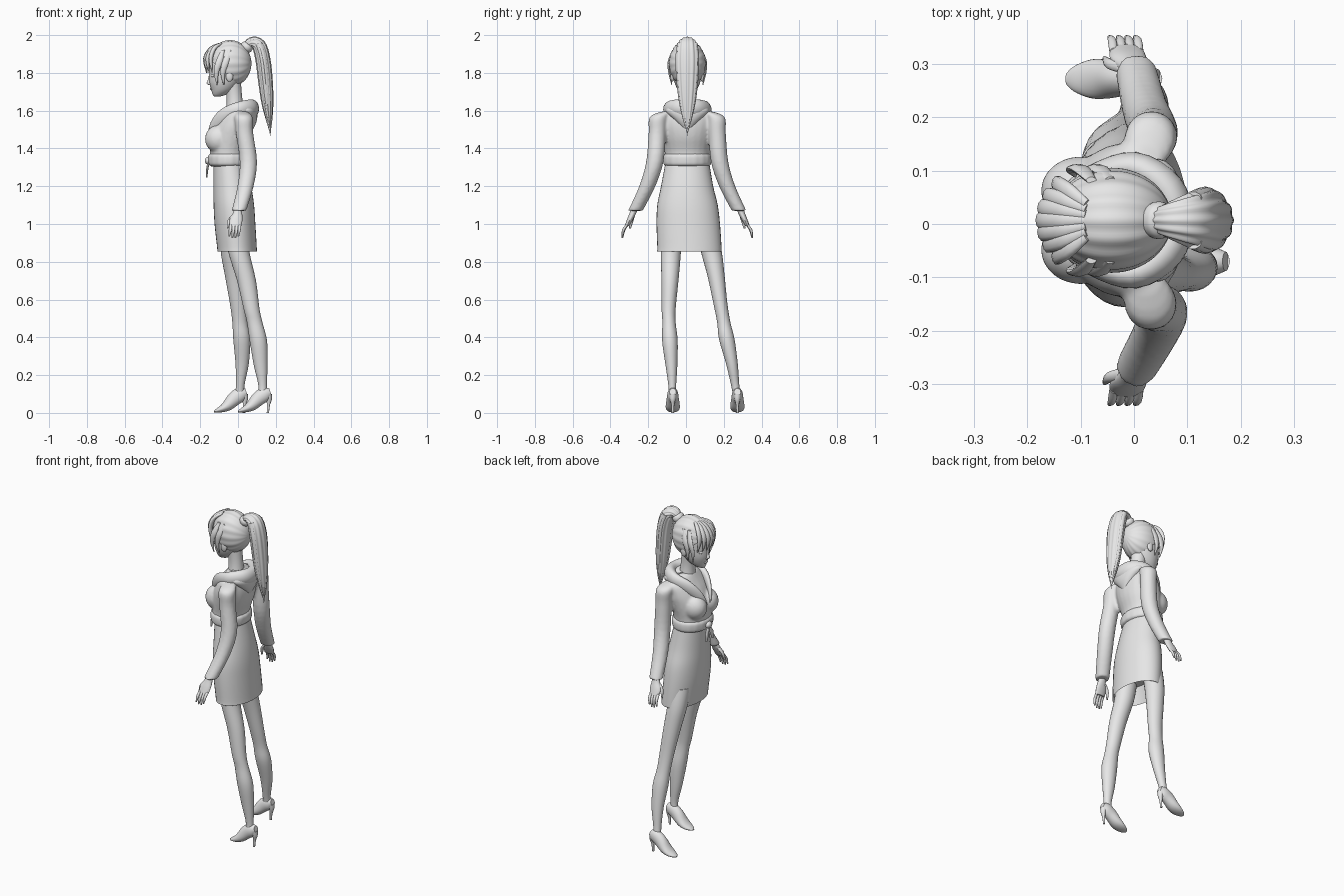
import bpy, bmesh, math
from mathutils import Vector, Matrix

default_cube = bpy.data.objects.get("Cube")
if default_cube:
    bpy.data.objects.remove(default_cube, do_unlink=True)

grey = bpy.data.materials.new("plain_grey")
grey.use_nodes = True
tone = (0.8, 0.8, 0.8, 1)
grey.diffuse_color = tone
grey.node_tree.nodes["Principled BSDF"].inputs["Base Color"].default_value = tone

MID = 0.007   # centre line of head and body


def finish(name, bm):
    """Turn a bmesh into a smooth shaded object."""
    bmesh.ops.recalc_face_normals(bm, faces=bm.faces[:])
    mesh = bpy.data.meshes.new(name)
    bm.to_mesh(mesh)
    bm.free()
    mesh.materials.append(grey)
    obj = bpy.data.objects.new(name, mesh)
    bpy.context.collection.objects.link(obj)
    bpy.ops.object.select_all(action='DESELECT')
    obj.select_set(True)
    bpy.context.view_layer.objects.active = obj
    bpy.ops.object.shade_smooth_by_angle(angle=math.radians(50))
    return obj


def spline(rows, steps):
    """Smoothly interpolate rows of numbers."""
    result = []
    last = len(rows) - 1
    for i in range(last):
        a, b = rows[max(i - 1, 0)], rows[i]
        c, d = rows[i + 1], rows[min(i + 2, last)]
        for k in range(steps):
            t = k / steps
            result.append([q + t / 2 * (r - p + t * (2 * p - 5 * q + 4 * r - s + t * (3 * (q - r) + s - p)))
                           for p, q, r, s in zip(a, b, c, d)])
    result.append(list(rows[last]))
    return result


def loft(name, rows, level=True, sides=24, steps=4, folds=0, ripple=0.0, side_axis=(0, 1, 0)):
    """Skin elliptical rings (x, y, z, radius, side radius); level rings stay horizontal."""
    bm = bmesh.new()
    path = spline(rows, steps)
    spots = [Vector(row[:3]) for row in path]
    rings = []
    for i, row in enumerate(path):
        along = (spots[min(i + 1, len(spots) - 1)] - spots[max(i - 1, 0)]).normalized()
        if level:
            u, v = Vector((1, 0, 0)), Vector((0, 1, 0))
        else:
            v = Vector(side_axis)
            v = (v - along * v.dot(along)).normalized()
            u = v.cross(along)
        ring = []
        for k in range(sides):
            angle = math.tau * k / sides
            swell = 1 + ripple * math.cos(folds * angle)
            offset = u * math.cos(angle) * max(row[3], 0.001) + v * math.sin(angle) * max(row[4], 0.001)
            ring.append(bm.verts.new(spots[i] + offset * swell))
        rings.append(ring)
    for low, high in zip(rings, rings[1:]):
        for k in range(sides):
            n = (k + 1) % sides
            bm.faces.new((low[k], low[n], high[n], high[k]))
    bm.faces.new(rings[0][::-1])
    bm.faces.new(rings[-1])
    return finish(name, bm)


def ball(name, centre, size):
    """Ellipsoid."""
    bm = bmesh.new()
    place = Matrix.Translation(centre) @ Matrix.Diagonal((*size, 1))
    bmesh.ops.create_uvsphere(bm, u_segments=24, v_segments=16, radius=1, matrix=place)
    return finish(name, bm)


# Jacket: body, bust and sleeves fused into one soft garment
garment = [loft("jacket", [
    (-.05, MID, 1.32, .1, .12), (-.05, MID, 1.38, .1, .12), (-.035, MID, 1.46, .11, .135),
    (-.018, MID, 1.53, .1, .145), (-.005, MID, 1.59, .075, .135), (-.005, MID, 1.63, .05, .07)])]
for side, word, shift in ((-1, "left", 0), (1, "right", .013)):
    garment.append(ball(word + "_bust", (-.1, MID + side * .055, 1.45), (.075, .065, .075)))
    bend = .055 if side < 0 else .035
    garment.append(loft(word + "_sleeve", [
        (x, side * y + shift, z, r, r) for x, y, z, r in (
            (.02, .1, 1.595, .03), (.03, .145, 1.565, .048), (.035, .152, 1.48, .046),
            (bend, .165, 1.33, .046), (bend - .015, .205, 1.2, .043), (.005, .268, 1.07, .039))]))
bpy.ops.object.select_all(action='DESELECT')
for obj in garment:
    obj.select_set(True)
jacket = garment[0]
bpy.context.view_layer.objects.active = jacket
bpy.ops.object.join()
fuse = jacket.modifiers.new("fuse", 'REMESH')
fuse.mode = 'VOXEL'
fuse.voxel_size = 0.008
fuse.use_smooth_shade = True
soften = jacket.modifiers.new("soften", 'SMOOTH')
soften.iterations = 4

# Gathered waistband with a knot and two tails at the front
loft("jacket_waistband", [
    (-.05, MID, 1.305, .09, .11), (-.05, MID, 1.315, .104, .124), (-.05, MID, 1.335, .108, .128),
    (-.05, MID, 1.36, .107, .126), (-.05, MID, 1.375, .095, .115)], sides=72, folds=18, ripple=.006)
ball("waist_knot", (-.158, MID, 1.335), (.018, .025, .02))
for side, word in ((-1, "left"), (1, "right")):
    loft(word + "_knot_tail", [
        (-.155, MID, 1.33, .006, .01), (-.163, MID + side * .02, 1.29, .006, .016),
        (-.165, MID + side * .03, 1.245, .003, .008)], sides=12)

# Folded hood running round the neck into the lapels
half = [(-.155, .02, 1.46, .006, .01), (-.13, .05, 1.52, .012, .025), (-.075, .085, 1.575, .02, .036),
        (0, .1, 1.605, .028, .04), (.06, .06, 1.615, .033, .044)]
hood = [(x, MID - y, z, a, b) for x, y, z, a, b in half]
hood.append((.078, MID, 1.61, .033, .048))
hood += [(x, MID + y, z, a, b) for x, y, z, a, b in half[::-1]]
loft("hood_collar", hood, level=False, side_axis=(0, 0, 1))
loft("hood_drape", [
    (.075, MID, 1.5, .005, .012), (.065, MID, 1.55, .035, .065), (.045, MID, 1.6, .055, .115),
    (.03, MID, 1.635, .05, .09)])

# Pencil skirt with an open hem
loft("skirt", [
    (-.005, .018, .95, .07, .13), (-.004, .018, .87, .098, .162), (-.004, .018, .855, .104, .17),
    (-.006, .018, .88, .105, .17), (-.016, .012, 1, .108, .168), (-.022, .008, 1.1, .107, .16),
    (-.03, .006, 1.2, .1, .138), (-.045, MID, 1.33, .085, .115)], sides=36)

# Legs: the left one stands straight, the right one steps out
loft("left_leg", [
    (-.01, -.075, .97, .06, .055), (.005, -.08, .85, .056, .053), (.045, -.085, .7, .05, .045),
    (.072, -.092, .55, .042, .037), (.088, -.09, .48, .041, .035), (.108, -.085, .38, .046, .041),
    (.12, -.077, .25, .036, .031), (.13, -.073, .15, .023, .021), (.13, -.072, .09, .024, .02)])
loft("right_leg", [
    (-.04, .11, .97, .06, .055), (-.035, .135, .85, .056, .055), (-.018, .16, .72, .05, .045),
    (.0, .182, .58, .043, .037), (.01, .2, .48, .04, .035), (.02, .216, .39, .045, .041),
    (.022, .243, .26, .035, .031), (.012, .26, .15, .023, .022), (.008, .27, .09, .024, .02)])

# High heeled shoes
for word, toe, y in (("left", 0, -.07), ("right", -.127, .272)):
    loft(word + "_shoe", [
        (toe + x, y, z, h, w) for x, z, h, w in (
            (0, .007, .004, .01), (.015, .012, .01, .024), (.045, .023, .02, .036),
            (.075, .042, .03, .037), (.11, .077, .038, .032), (.145, .1, .037, .028), (.172, .11, .02, .018))],
        level=False)
    loft(word + "_heel", [
        (toe + x, y, z, r, r) for x, z, r in (
            (.158, .1, .022), (.164, .07, .015), (.161, .04, .008), (.158, 0, .006))], sides=12)

# Hands with four fingers and a thumb
for word, side, shift in (("left", -1, 0), ("right", 1, .013)):
    def hand_part(name, rows, sides=12):
        loft(word + name, [(x, side * y + shift, z, a, b) for x, y, z, a, b in rows], sides=sides)
    hand_part("_palm", [(.002, .265, 1.1, .022, .02), (-.002, .28, 1.06, .024, .018),
                        (-.01, .296, 1.025, .034, .016), (-.014, .312, .99, .032, .012)], 16)
    for finger in range(4):
        x = -.038 + finger * .016
        reach = .01 if finger in (1, 2) else 0
        hand_part("_finger_%d" % (finger + 1), [
            (x, .308, 1, .008, .009), (x - .003, .33, .97 - reach / 2, .008, .008),
            (x - .008, .337, .935 - reach, .004, .004)])
    hand_part("_thumb", [(-.02, .28, 1.05, .01, .011), (-.045, .287, 1.02, .01, .01),
                         (-.055, .297, .975, .004, .005)])

# Neck, face and ears
loft("neck", [(-.01, MID, 1.56, .06, .07), (-.015, MID, 1.61, .046, .048), (-.02, MID, 1.68, .041, .04),
              (-.03, MID, 1.76, .045, .045)])
loft("face", [
    (-.11, MID, 1.675, .015, .012), (-.098, MID, 1.685, .036, .028), (-.083, MID, 1.71, .058, .05),
    (-.072, MID, 1.75, .08, .068), (-.06, MID, 1.8, .092, .078), (-.05, MID, 1.86, .1, .082),
    (-.045, MID, 1.92, .075, .065)])
loft("nose", [(-.142, MID, 1.735, .012, .01), (-.153, MID, 1.745, .013, .011), (-.15, MID, 1.765, .009, .008),
              (-.147, MID, 1.8, .004, .006)], sides=12)
ball("lips", (-.141, MID, 1.715), (.007, .017, .007))
for side, word in ((-1, "left"), (1, "right")):
    ball(word + "_eye", (-.13, MID + side * .034, 1.785), (.013, .018, .01))
    ball(word + "_ear", (-.045, MID + side * .079, 1.785), (.02, .011, .032))

# Swept back hair: a ridged cap trimmed from hairline to nape
bm = bmesh.new()
place = Matrix.Translation((-.042, MID, 1.85)) @ Matrix.Rotation(math.pi / 2, 4, 'Y')
bmesh.ops.create_uvsphere(bm, u_segments=96, v_segments=32, radius=1, matrix=place)
middle = Vector((-.042, MID, 1.85))
for v in bm.verts:
    ray = v.co - middle
    ridge = 1 + .015 * math.cos(16 * math.atan2(ray.y, ray.z))
    v.co = middle + Vector((ray.x * .113, ray.y * .097 * ridge, ray.z * .122 * ridge))
cut = bmesh.ops.bisect_plane(bm, geom=bm.verts[:] + bm.edges[:] + bm.faces[:], dist=1e-5,
                             plane_co=(-.15, 0, 1.87), plane_no=(-.65, 0, -.76), clear_outer=True)
rim = [e for e in cut["geom_cut"] if isinstance(e, bmesh.types.BMEdge)]
bmesh.ops.contextual_create(bm, geom=rim)
finish("hair_cap", bm)

# Fringe tufts and side locks
for i in range(7):
    s = (i - 3) / 3
    y = MID + s * .055
    out = .015 * s * s
    loft("fringe_%d" % (i + 1), [
        (-.09, MID + s * .03, 1.955, .006, .01), (-.14 + out, y, 1.93, .011, .017),
        (-.174 + out * 2, y + s * .012, 1.875, .011, .017), (-.166 + out * 2, y + s * .02, 1.8, .002, .003)],
        level=False, sides=10)
for side, word in ((-1, "left"), (1, "right")):
    for i, x in enumerate((-.1, -.065)):
        loft("%s_side_lock_%d" % (word, i + 1), [
            (x + .02, MID + side * .075, 1.92, .01, .006), (x, MID + side * .096, 1.86, .018, .008),
            (x - .015, MID + side * .094, 1.8, .013, .007), (x - .01, MID + side * .082, 1.735, .002, .002)],
            sides=10)

# Ponytail with its tie and loose strands
loft("hair_tie", [(.03, MID, 1.92, .022, .024), (.04, MID, 1.931, .032, .034), (.052, MID, 1.943, .032, .034),
                  (.06, MID, 1.952, .022, .024)], level=False)
tail = [(.04, 1.935, .02, .02), (.07, 1.96, .028, .035), (.11, 1.945, .036, .052), (.132, 1.87, .038, .06),
        (.145, 1.76, .037, .055), (.155, 1.65, .031, .043), (.164, 1.56, .018, .024), (.17, 1.485, .002, .003)]
loft("ponytail", [(x, MID, z, a, b) for x, z, a, b in tail], level=False, sides=72, folds=12, ripple=.05)
for i in range(5):
    spread = (i - 2) / 2
    loft("ponytail_strand_%d" % (i + 1), [
        (x + .014 * (1 - abs(spread)) * b / .06, MID + spread * b * .8, z - .02 + .03 * abs(spread), a * .5, b * .24)
        for x, z, a, b in tail[2:]], level=False, sides=10)
